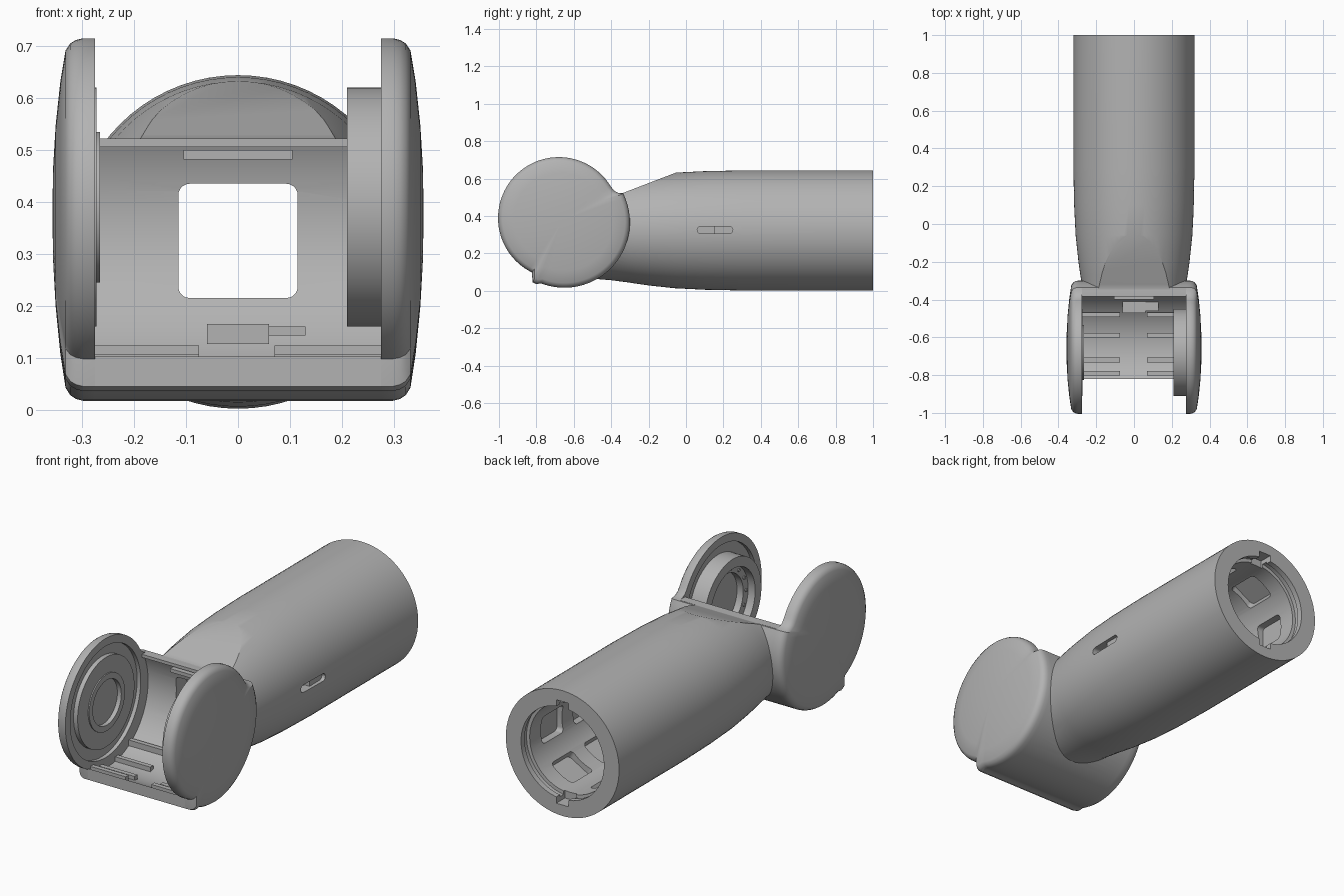
import bpy, bmesh
from math import sin, cos, pi, radians, sqrt, atan2
from mathutils import Matrix, Vector

if "Cube" in bpy.data.objects:
    bpy.data.objects.remove(bpy.data.objects["Cube"])

grey = bpy.data.materials.new("plain grey")
grey.use_nodes = True
colour = (0.45, 0.45, 0.45, 1)
grey.diffuse_color = colour
grey.node_tree.nodes["Principled BSDF"].inputs["Base Color"].default_value = colour

DISC = (-0.68, 0.39)    # y, z of the round cheek
DRUM = (-0.65, 0.367)   # y, z of the cradle shell
AXIS = 0.323            # height of the tube axis


def finish(name, bm):
    bmesh.ops.recalc_face_normals(bm, faces=bm.faces)
    mesh = bpy.data.meshes.new(name)
    bm.to_mesh(mesh)
    bm.free()
    mesh.materials.append(grey)
    ob = bpy.data.objects.new(name, mesh)
    bpy.context.collection.objects.link(ob)
    return ob


def box(name, x, y, z, bevel=0.0, axis=None, turn=None):
    """Box from ranges; bevel rounds edges along one axis (0 to 2)."""
    bm = bmesh.new()
    bmesh.ops.create_cube(bm, size=1)
    for v in bm.verts:
        v.co = [r[0] + (c + 0.5) * (r[1] - r[0]) for c, r in zip(v.co, (x, y, z))]
    if bevel:
        edges = [e for e in bm.edges
                 if abs((e.verts[0].co - e.verts[1].co).normalized()[axis]) > 0.9]
        bmesh.ops.bevel(bm, geom=edges, offset=bevel, segments=5, profile=0.5,
                        affect='EDGES')
    if turn:
        bm.transform(turn)
    return finish(name, bm)


def loft(name, rings):
    bm = bmesh.new()
    loops = [[bm.verts.new(p) for p in ring] for ring in rings]
    for a, b in zip(loops, loops[1:]):
        for i in range(len(a)):
            j = (i + 1) % len(a)
            bm.faces.new((a[i], a[j], b[j], b[i]))
    bm.faces.new(loops[0])
    bm.faces.new(loops[-1])
    return finish(name, bm)


def lathe(name, profile, n=72):
    """Solid of (y, radius) pairs around the tube axis."""
    return loft(name, [[(r * cos(2 * pi * i / n), y, AXIS + r * sin(2 * pi * i / n))
                        for i in range(n)] for y, r in profile])


def cross_disc(name, centre, r, x0, x1, n=72):
    ring = [(centre[0] + r * cos(2 * pi * i / n), centre[1] + r * sin(2 * pi * i / n))
            for i in range(n)]
    return loft(name, [[(x, y, z) for y, z in ring] for x in (x0, x1)])


def combine(ob, others, operation='DIFFERENCE'):
    for other in others:
        mod = ob.modifiers.new("cut", 'BOOLEAN')
        mod.operation, mod.solver, mod.object = operation, 'EXACT', other
    mesh = bpy.data.meshes.new_from_object(
        ob.evaluated_get(bpy.context.evaluated_depsgraph_get()))
    ob.modifiers.clear()
    ob.data = mesh
    for other in others:
        bpy.data.objects.remove(other)


def arc(centre, r, a0, a1, n):
    return [(centre[0] + r * cos(radians(a0 + (a1 - a0) * i / n)),
             centre[1] + r * sin(radians(a0 + (a1 - a0) * i / n))) for i in range(n + 1)]


# Side outline of the head: cheek disc, front step, then the shell curve
outline = (arc(DISC, 0.325, 31, 244, 54) + [(-0.822, 0.07), (-0.82, 0.045), (-0.8, 0.036)]
           + arc(DRUM, 0.35, 249, 386, 36) + [(-0.36, 0.523), (-0.385, 0.536)])


def outline_ring(x, scale):
    return [(x, -0.66 + (y + 0.66) * scale, 0.38 + (z - 0.38) * scale) for y, z in outline]


# Handle and cradle as one hollow body
body = lathe("handle_body", [(-0.5, 0.258), (-0.4, 0.266), (-0.3, 0.279), (-0.27, 0.284),
                             (-0.2, 0.294), (-0.06, 0.309), (0.1, 0.317), (0.3, 0.321), (1, 0.321)])
combine(body, [loft("shell", [outline_ring(x, 1) for x in (-0.277, 0.277)])], 'UNION')

slope = [(-0.34, 0.522), (-0.32, 0.53), (0.06, 0.676), (0.06, 0.9), (-1.2, 0.9), (-1.2, 0.522)]
cutters = [
    loft("top_facet", [[(x, y, z) for y, z in slope] for x in (-0.5, 0.5)]),
    box("front_opening", (-0.5, 0.5), (-1.2, -0.82), (-0.2, 1)),
    cross_disc("cavity", DRUM, 0.315, -0.4, 0.4),
    lathe("bore", [(-0.25, 0.2), (-0.2, 0.228), (0.94, 0.228), (0.941, 0.245),
                   (0.97, 0.245), (0.971, 0.235), (1.1, 0.235)]),
    box("window", (-0.115, 0.115), (-0.45, -0.1), (0.215, 0.435), 0.022, 1),
    box("side_slot", (0.27, 0.4), (0.06, 0.25), (0.307, 0.345), 0.0185, 0),
]
# Notches at the mouth and pockets in the bore
for side in (-1, 1):
    z = AXIS + side * 0.24
    cutters.append(box("notch", (-0.035, 0.035), (0.93, 1.1), (z - 0.025, z + 0.025)))
for k in range(6):
    spin = (Matrix.Translation((0, 0, AXIS)) @ Matrix.Rotation(radians(60 * k + 30), 4, 'Y'))
    for y in (0.42, 0.68):
        cutters.append(box("pocket", (-0.07, 0.07), (y, y + 0.17), (0.15, 0.255), 0.02, 2, spin))
combine(body, cutters)
parts = [body, box("slot_slider", (0.25, 0.3), (0.15, 0.25), (0.307, 0.345))]

# Domed cheeks with a shallow recess inside the rim
dome = [(0.275, 1), (0.298, 1), (0.312, 0.99), (0.323, 0.97), (0.332, 0.93),
        (0.342, 0.75), (0.351, 0.5), (0.356, 0.25), (0.357, 0.05)]
for side, label in ((-1, "right"), (1, "left")):
    cheek = loft(label + "_cheek", [outline_ring(side * x, s) for x, s in dome])
    combine(cheek, [cross_disc("recess", DISC, 0.285, side * 0.2, side * 0.295)])
    parts.append(cheek)

# Low bearing pad on the right, tall bearing ring on the left
pad = cross_disc("right_bearing_pad", DISC, 0.23, -0.3, -0.272)
combine(pad, [cross_disc("hole", DISC, 0.13, -0.288, -0.2)])
collar = cross_disc("right_bearing_collar", DISC, 0.145, -0.3, -0.266)
combine(collar, [cross_disc("hole", DISC, 0.115, -0.295, -0.2)])
ring = cross_disc("left_bearing_ring", DISC, 0.23, 0.21, 0.3)
combine(ring, [cross_disc("hole", DISC, 0.18, 0.1, 0.285)])
hub = cross_disc("left_bearing_step", DISC, 0.185, 0.25, 0.3)
combine(hub, [cross_disc("hole", DISC, 0.14, 0.1, 0.288)])
parts += [pad, collar, ring, hub]
for k in range(14):
    y, z = (c + 0.16 * f for c, f in zip(DISC, (cos(2 * pi * k / 14), sin(2 * pi * k / 14))))
    parts.append(cross_disc("detent_peg", (y, z), 0.008, 0.243, 0.252, 10))

# Ribs on the cradle floor, in pairs
for y in (-0.79, -0.72, -0.59, -0.48):
    floor = DRUM[1] - sqrt(0.315 ** 2 - (y - DRUM[0]) ** 2)
    for x in ((-0.276, -0.075), (0.07, 0.276)):
        parts.append(box("floor_rib", x, (y - 0.012, y + 0.012), (floor - 0.015, floor + 0.022)))
parts += [
    box("floor_latch", (-0.06, 0.06), (-0.47, -0.41), (0.127, 0.165)),
    box("latch_arm", (0.06, 0.13), (-0.46, -0.41), (0.143, 0.16)),
    box("upper_ledge", (-0.276, 0.276), (-0.385, -0.34), (0.506, 0.522)),
    box("ledge_tab", (-0.105, 0.105), (-0.4, -0.35), (0.482, 0.5)),
]

# Smooth curves, sharp corners
bpy.ops.object.select_all(action='DESELECT')
for ob in parts:
    ob.select_set(True)
bpy.context.view_layer.objects.active = body
bpy.ops.object.shade_smooth_by_angle(angle=radians(30))
